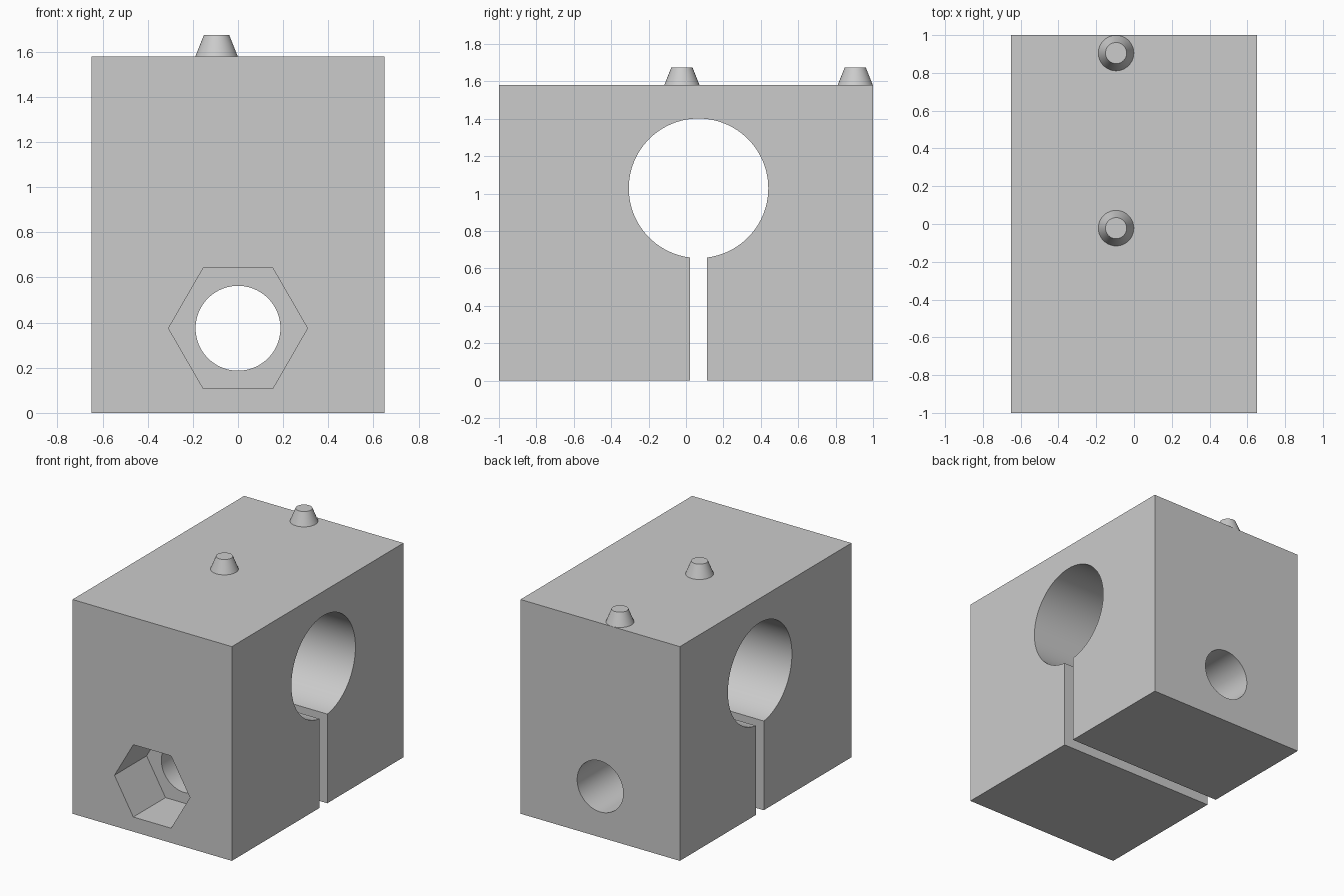
import bpy, math

if "Cube" in bpy.data.objects:
    bpy.data.objects.remove(bpy.data.objects["Cube"], do_unlink=True)

WIDTH, LENGTH, HEIGHT = 1.3, 2.0, 1.58
BORE_Y, BORE_Z, BORE_R = 0.067, 1.028, 0.373
BOLT_Z = 0.375

grey = bpy.data.materials.new("plain grey")
grey.use_nodes = True
grey.diffuse_color = (0.6, 0.6, 0.6, 1)
grey.node_tree.nodes["Principled BSDF"].inputs["Base Color"].default_value = grey.diffuse_color


def finish(name):
    ob = bpy.context.object
    ob.name = name
    ob.data.materials.append(grey)
    return ob


def box(name, size, loc):
    bpy.ops.mesh.primitive_cube_add(size=1, location=loc)
    bpy.context.object.scale = size
    bpy.ops.object.transform_apply(location=False, rotation=False, scale=True)
    return finish(name)


def rod(name, radius, depth, loc, rot, sides=96):
    bpy.ops.mesh.primitive_cylinder_add(vertices=sides, radius=radius, depth=depth,
                                        location=loc, rotation=rot)
    return finish(name)


def smooth(ob):
    bpy.ops.object.select_all(action='DESELECT')
    ob.select_set(True)
    bpy.context.view_layer.objects.active = ob
    bpy.ops.object.shade_smooth_by_angle(angle=math.radians(25))


# Clamp block
block = box("clamp_block", (WIDTH, LENGTH, HEIGHT), (0, 0, HEIGHT / 2))

# Cutters: cross bore, clamping slot, bolt hole and hexagonal nut pocket
along_x = (0, math.pi / 2, 0)
along_y = (math.pi / 2, 0, 0)
pocket_depth = 0.375
cutters = [
    rod("bore_cutter", BORE_R, 2, (0, BORE_Y, BORE_Z), along_x),
    box("slot_cutter", (2, 0.09, 1), (0, BORE_Y, 0.4)),
    rod("bolt_hole_cutter", 0.188, 3, (0, 0, BOLT_Z), along_y),
    rod("nut_pocket_cutter", 0.308, 2 * pocket_depth, (0, -LENGTH / 2, BOLT_Z),
        (math.pi / 2, math.pi / 6, 0), sides=6),
]
for cutter in cutters:
    mod = block.modifiers.new(cutter.name, 'BOOLEAN')
    mod.operation = 'DIFFERENCE'
    mod.solver = 'EXACT'
    mod.object = cutter
    bpy.context.view_layer.objects.active = block
    bpy.ops.object.modifier_apply(modifier=mod.name)
for cutter in cutters:
    bpy.data.objects.remove(cutter, do_unlink=True)
smooth(block)

# Tapered locating pegs on top
for name, y in (("middle_peg", -0.022), ("back_peg", 0.905)):
    bpy.ops.mesh.primitive_cone_add(vertices=48, radius1=0.094, radius2=0.056, depth=0.095,
                                    location=(-0.095, y, HEIGHT + 0.0475))
    smooth(finish(name))
